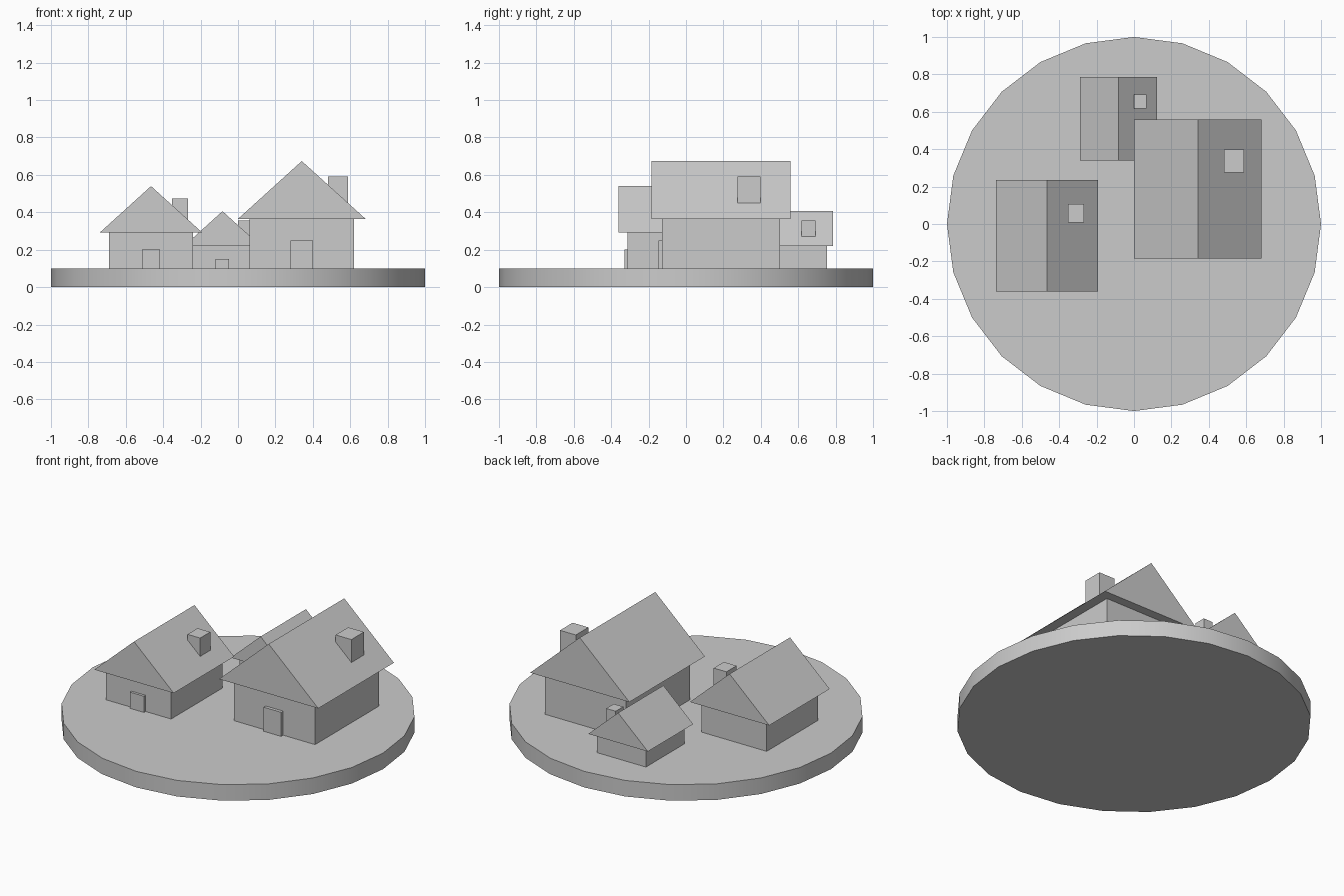
import bpy
import bmesh
from mathutils import Matrix, Vector

cube = bpy.data.objects.get("Cube")
if cube:
    bpy.data.objects.remove(cube, do_unlink=True)

grey = bpy.data.materials.new("plain_grey")
grey.use_nodes = True
grey.diffuse_color = (0.6, 0.6, 0.6, 1)
grey.node_tree.nodes["Principled BSDF"].inputs["Base Color"].default_value = grey.diffuse_color


def add_object(name, bm, matrix=Matrix()):
    bm.transform(matrix)
    bmesh.ops.recalc_face_normals(bm, faces=bm.faces)
    mesh = bpy.data.meshes.new(name)
    bm.to_mesh(mesh)
    bm.free()
    mesh.materials.append(grey)
    obj = bpy.data.objects.new(name, mesh)
    bpy.context.collection.objects.link(obj)
    return obj


def box(name, low, high, matrix):
    low, high = Vector(low), Vector(high)
    bm = bmesh.new()
    bmesh.ops.create_cube(bm, size=1)
    fit = Matrix.Translation((low + high) / 2) @ Matrix.Diagonal((*(high - low), 1))
    return add_object(name, bm, matrix @ fit)


def gable_roof(name, half_width, half_depth, eave, ridge, matrix):
    # Triangular profile extruded from front to back
    bm = bmesh.new()
    profile = [(-half_width, eave), (half_width, eave), (0, ridge)]
    face = bm.faces.new([bm.verts.new((x, -half_depth, z)) for x, z in profile])
    new = bmesh.ops.extrude_face_region(bm, geom=[face])["geom"]
    verts = [g for g in new if isinstance(g, bmesh.types.BMVert)]
    bmesh.ops.translate(bm, verts=verts, vec=(0, 2 * half_depth, 0))
    return add_object(name, bm, matrix)


def house(prefix, x, y, size):
    place = Matrix.Translation((x, y, 0.004)) @ Matrix.Scale(size, 4)
    box(prefix + "_walls", (-0.28, -0.315, 0.02), (0.28, 0.315, 0.36), place)
    gable_roof(prefix + "_roof", 0.342, 0.372, 0.36, 0.67, place)
    box(prefix + "_door", (-0.06, -0.335, 0.02), (0.06, -0.3, 0.246), place)
    box(prefix + "_chimney", (0.139, 0.088, 0.4), (0.248, 0.212, 0.588), place)


# Round ground plate
bm = bmesh.new()
bmesh.ops.create_cone(bm, cap_ends=True, segments=24, radius1=1, radius2=1, depth=0.1)
ground = add_object("round_base", bm, Matrix.Translation((0, 0, 0.05)))
bpy.ops.object.select_all(action="DESELECT")
ground.select_set(True)
bpy.context.view_layer.objects.active = ground
bpy.ops.object.shade_smooth_by_angle()

# Three houses of one design
house("large_house", 0.341, 0.187, 1)
house("medium_house", -0.465, -0.062, 0.8)
house("small_house", -0.083, 0.564, 0.6)
